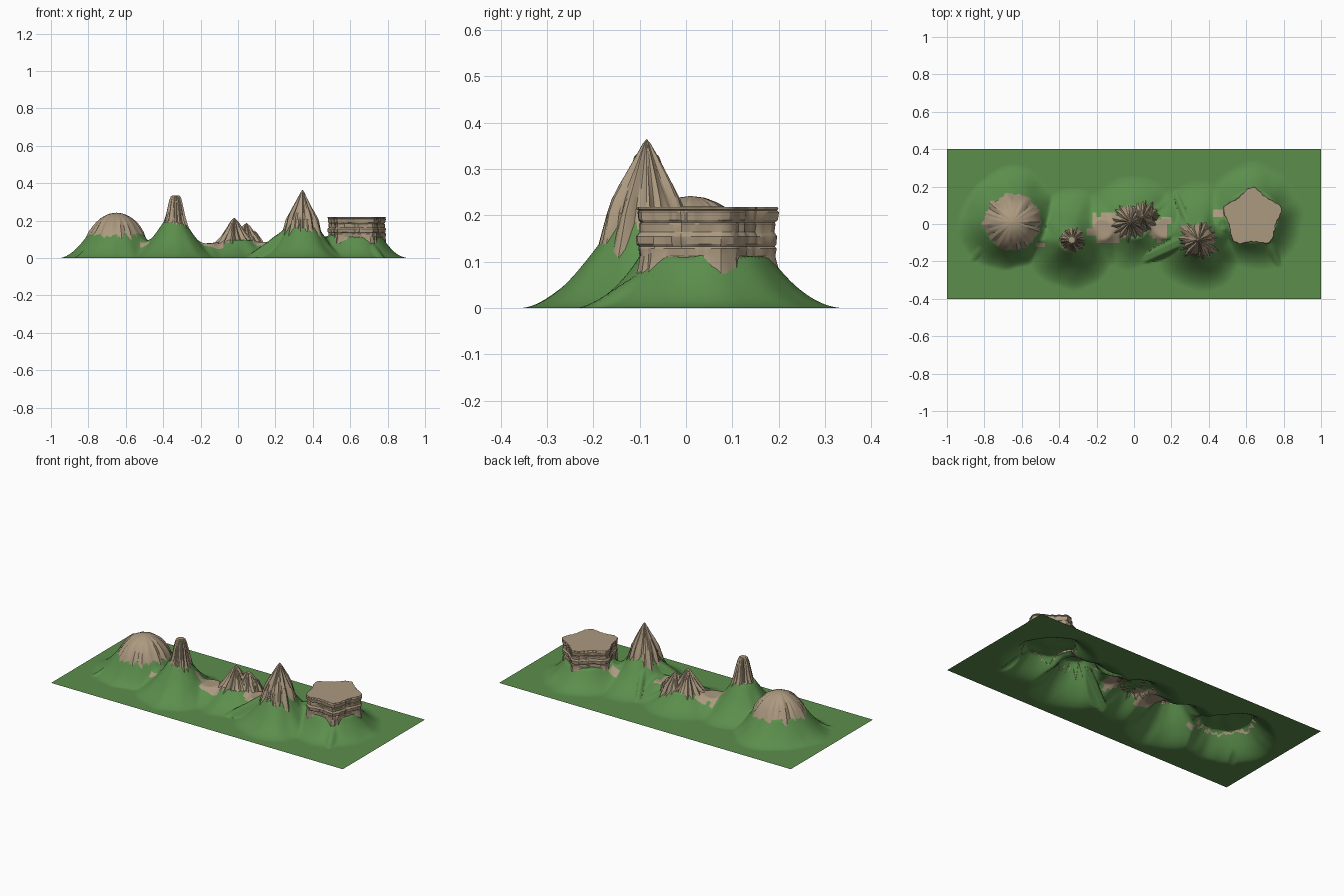
import bpy, bmesh, math, random
from mathutils import noise, Vector

if "Cube" in bpy.data.objects:
    bpy.data.objects.remove(bpy.data.objects["Cube"])

random.seed(4)


def material(name, rgb):
    m = bpy.data.materials.new(name)
    m.diffuse_color = (*rgb, 1)
    m.use_nodes = True
    m.node_tree.nodes["Principled BSDF"].inputs["Base Color"].default_value = m.diffuse_color
    return m


GRASS = material("grass_green", (0.105, 0.27, 0.072))
ROCK = material("rock_tan", (0.41, 0.32, 0.215))


def finish(name, bm, mats, angle):
    bmesh.ops.recalc_face_normals(bm, faces=bm.faces)
    mesh = bpy.data.meshes.new(name)
    bm.to_mesh(mesh)
    bm.free()
    for m in mats:
        mesh.materials.append(m)
    ob = bpy.data.objects.new(name, mesh)
    bpy.context.collection.objects.link(ob)
    bpy.ops.object.select_all(action='DESELECT')
    ob.select_set(True)
    bpy.context.view_layer.objects.active = ob
    bpy.ops.object.shade_smooth_by_angle(angle=math.radians(angle))
    return ob


def n3(x, y, z=0.0):
    return noise.noise(Vector((x, y, z)))


# Grassy hills: centre x, y, shelf height, shelf radius, foot radius, falloff, lobes (angle, extra reach)
HILLS = [
    (-0.65, 0.01, 0.130, 0.145, 0.26, 1.6, [(180, 0.03), (90, 0.05), (225, 0.02), (280, -0.02)]),
    (-0.34, -0.085, 0.19, 0.06, 0.25, 1.65, [(275, 0.02), (90, 0.03)]),
    (0.0, 0.01, 0.095, 0.09, 0.25, 1.7, [(180, 0.03)]),
    (0.345, -0.085, 0.195, 0.07, 0.26, 1.85, [(283, 0.02), (90, 0.06)]),
    (0.63, 0.04, 0.112, 0.14, 0.275, 2.0, [(90, 0.03), (300, 0.03)]),
    # saddles between the peaks
    (-0.17, -0.03, 0.078, 0.055, 0.20, 1.6, []),
    (0.165, -0.02, 0.085, 0.055, 0.20, 1.6, []),
    (-0.49, -0.06, 0.088, 0.03, 0.17, 1.5, []),
    (0.475, 0.0, 0.110, 0.03, 0.20, 1.5, []),
]

# Spurs: top point (x, y, z), foot point (x, y), side slope, half width of crest, sag exponent
SPURS = [
    ((0.31, -0.07, 0.20), (0.035, -0.195), 2.2, 0.018, 1.1),
    ((0.32, -0.06, 0.20), (0.215, 0.18), 2.2, 0.010, 1.2),
    ((0.36, -0.12, 0.18), (0.40, -0.345), 1.1, 0.012, 1.7),
    ((0.37, -0.07, 0.19), (0.50, 0.04), 1.8, 0.012, 1.1),
    ((-0.34, -0.11, 0.17), (-0.32, -0.345), 1.1, 0.012, 1.7),
    ((0.70, -0.06, 0.11), (0.78, -0.23), 0.9, 0.010, 1.3),
    ((0.06, 0.04, 0.11), (0.24, 0.14), 1.4, 0.010, 1.3),
    ((-0.76, -0.05, 0.11), (-0.87, -0.20), 0.9, 0.010, 1.3),
]


def ground_height(x, y):
    hs = []
    for cx, cy, top, shelf, foot, fall, lobes in HILLS:
        dx, dy = x - cx, y - cy
        r, a = math.hypot(dx, dy), math.atan2(dy, dx)
        reach = foot + 0.022 * n3(2.2 * math.cos(a), 2.2 * math.sin(a), cx * 9)
        for deg, extra in lobes:
            reach += extra * max(0, math.cos(a - math.radians(deg))) ** 6
        t = min(1, max(0, (r - shelf) / (reach - shelf)))
        hs.append(top * (1 - t) ** fall)
    hs.sort(reverse=True)
    # soft blend where two hills meet
    h = hs[0] + 0.12 * hs[1] * (hs[1] / hs[0]) ** 4 if hs[0] > 0 else 0
    for (ax, ay, az), (bx, by), slope, half, sag in SPURS:
        ux, uy = bx - ax, by - ay
        t = ((x - ax) * ux + (y - ay) * uy) / (ux * ux + uy * uy)
        if 0 < t < 1:
            d = math.hypot(x - ax - t * ux, y - ay - t * uy)
            h = max(h, az * (1 - t) ** sag - slope * max(0, d - half))
    if h > 0:
        h += 0.05 * h * n3(x * 14, y * 14)
    return max(0, h)


# Ground sheet rising into the hills
NX, NY = 260, 104
bm = bmesh.new()
grid = []
for j in range(NY + 1):
    y = -0.402 + 0.804 * j / NY
    grid.append([])
    for i in range(NX + 1):
        x = -1 + 2 * i / NX
        grid[j].append(bm.verts.new((x, y, ground_height(x, y))))
for j in range(NY):
    for i in range(NX):
        f = bm.faces.new((grid[j][i], grid[j][i + 1], grid[j + 1][i + 1], grid[j + 1][i]))
        # bare blocky patches in the saddles
        c = f.calc_center_median()
        qx, qy = math.floor(c.x / 0.025) * 0.025 + 0.012, math.floor(c.y / 0.02) * 0.02 + 0.01
        jag = 1 + 0.9 * n3(qx * 25, qy * 25, 3.3)
        left = ((qx + 0.13) / 0.10) ** 2 + ((qy + 0.02) / 0.085) ** 2 < jag
        right = ((qx - 0.135) / 0.07) ** 2 + ((qy + 0.015) / 0.065) ** 2 < jag
        nook = math.hypot(qx + 0.50, qy + 0.11) < 0.022 or math.hypot(qx - 0.445, qy - 0.06) < 0.028
        if left or right or nook:
            f.material_index = 1
finish("grass_ground", bm, [GRASS, ROCK], 50)


def rock(name, cx, cy, profile, seg, shape, ragged=0.08, angle=28):
    """Loft of rings (radius, height) whose ragged foot lies on the ground; shape(angle, level) scales rings."""
    bm = bmesh.new()
    rings = []
    for k, (r, z) in enumerate(profile):
        ring = []
        for i in range(seg):
            a = 2 * math.pi * i / seg
            q = r * shape(a, k / (len(profile) - 1))
            if k == 0:
                q *= 1 + random.uniform(-ragged, ragged)
            x, y = cx + q * math.cos(a), cy + q * math.sin(a)
            height = min(ground_height(x, y), profile[1][1]) - 0.003 if k == 0 else z
            ring.append(bm.verts.new((x, y, height)))
        rings.append(ring)
    for lo, hi in zip(rings, rings[1:]):
        for i in range(seg):
            j = (i + 1) % seg
            bm.faces.new((lo[i], lo[j], hi[j], hi[i]))
    tip = bm.verts.new((cx, cy, profile[-1][1] + 0.001))
    for i in range(seg):
        bm.faces.new((rings[-1][i], rings[-1][(i + 1) % seg], tip))
    return finish(name, bm, [ROCK], angle)


def flutes(count, depth, rough, seed):
    """Star-like vertical grooves with uneven depth."""
    def shape(a, level):
        ca, sa = math.cos(a), math.sin(a)
        wave = math.cos(count * a + 2.5 * n3(ca * 2, sa * 2, seed))
        return 1 + depth * wave + rough * n3(ca * 4, sa * 4, seed + level)
    return shape


# Rounded dome
rock("dome_rock", -0.65, 0.01,
     [(0.158, 0.11), (0.142, 0.138), (0.124, 0.167), (0.104, 0.192), (0.080, 0.213),
      (0.055, 0.228), (0.030, 0.238), (0.008, 0.241)],
     72, flutes(18, 0.025, 0.09, 1.0), 0.05, 20)

# Blunt spire
rock("spire_rock", -0.333, -0.085,
     [(0.068, 0.16), (0.056, 0.197), (0.048, 0.23), (0.040, 0.27),
      (0.031, 0.31), (0.025, 0.328), (0.018, 0.334)],
     72, flutes(17, 0.07, 0.2, 2.0))

# Low cluster of small peaks
for name, x, y, r, top, n, seed in (("left_small_peak", -0.02, 0.01, 0.092, 0.213, 15, 3.0),
                                    ("right_small_peak", 0.045, 0.035, 0.078, 0.187, 13, 5.0),
                                    ("low_small_peak", 0.09, 0.045, 0.045, 0.145, 9, 6.0)):
    rise = top - 0.085
    rock(name, x, y, [(r, 0.09), (r * 0.68, 0.085 + rise * 0.3), (r * 0.42, 0.085 + rise * 0.58),
                      (r * 0.22, 0.085 + rise * 0.84), (r * 0.09, top - 0.006), (r * 0.02, top)],
         64, flutes(n, 0.12, 0.25, seed))

# Tall pointed peak
rock("tall_peak", 0.345, -0.085,
     [(0.096, 0.16), (0.080, 0.205), (0.068, 0.235), (0.053, 0.265), (0.036, 0.298),
      (0.020, 0.33), (0.008, 0.354), (0.001, 0.364)],
     72, flutes(12, 0.08, 0.28, 7.0), 0.14)


# Flat-topped mesa with layered ledges and a five-pointed outline
def mesa_shape(a, level):
    ca, sa = math.cos(a), math.sin(a)
    star = math.cos(5 * (a - math.pi / 2))
    return (0.945 + 0.105 * star + 0.03 * star * star + 0.012 * math.cos(25 * a)
            + 0.03 * n3(ca * 4, sa * 4, 9.0) + 0.035 * n3(ca * 8, sa * 8, level * 4))


mesa = [(0.149, 0.09)]
for i, inset in enumerate((0.004, 0.001, 0.005, 0.002)):
    z = 0.112 + 0.026 * i
    mesa += [(0.149 - inset, z), (0.151 - inset, z + 0.017), (0.148 - inset, z + 0.021)]
mesa += [(0.151, 0.214), (0.149, 0.218)]
rock("mesa_rock", 0.633, 0.035, mesa, 100, mesa_shape, 0.025, 24)
